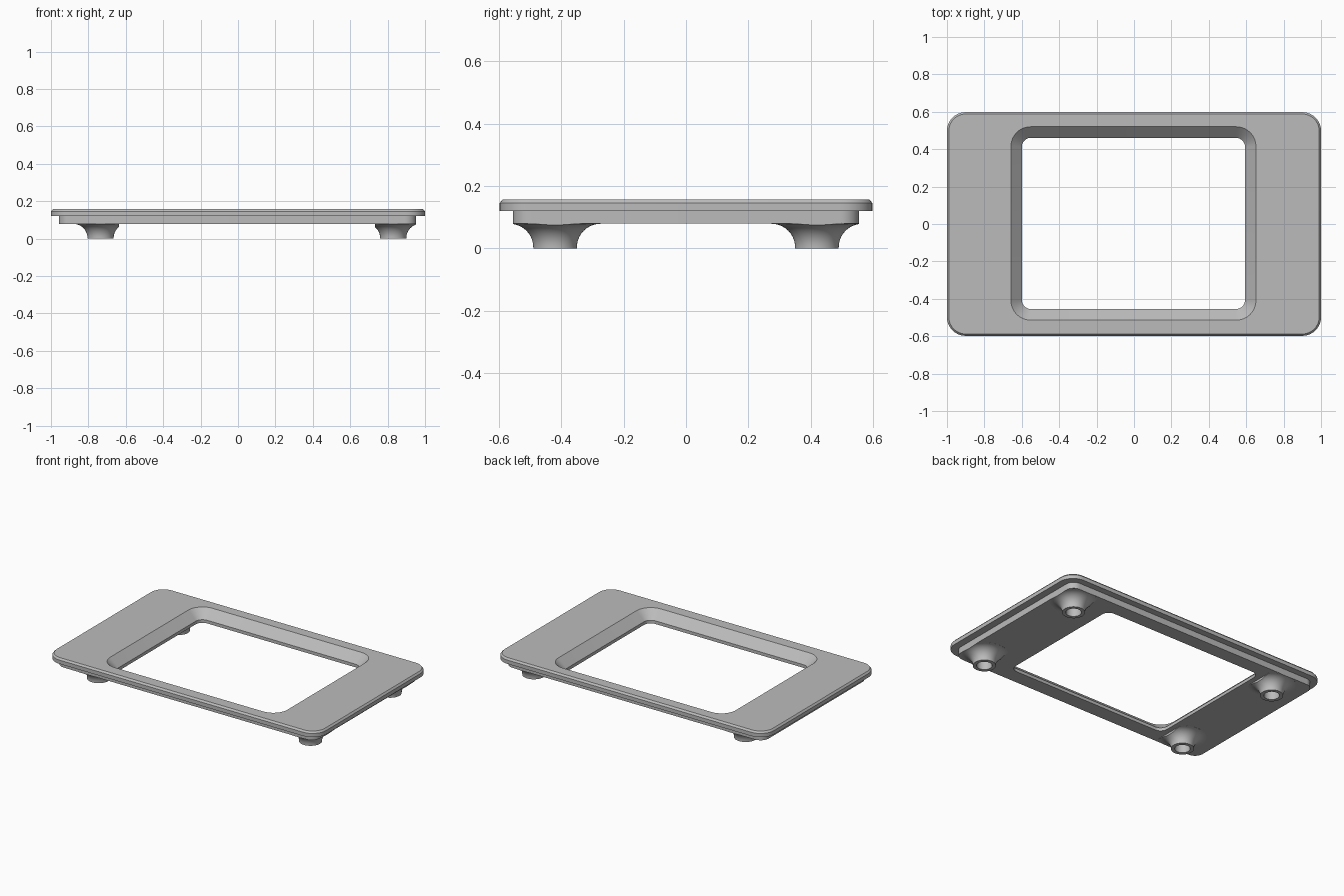
import bpy, bmesh, math
from mathutils import Vector

if "Cube" in bpy.data.objects:
    bpy.data.objects.remove(bpy.data.objects["Cube"], do_unlink=True)

grey = bpy.data.materials.new("mid grey")
grey.use_nodes = True
grey.diffuse_color = (0.5, 0.5, 0.5, 1)
grey.node_tree.nodes["Principled BSDF"].inputs["Base Color"].default_value = (0.5, 0.5, 0.5, 1)

BOTTOM = 0.079          # underside of the frame
LOW_X, LOW_Y = 0.955, 0.555


def finish(bm, name):
    bmesh.ops.recalc_face_normals(bm, faces=bm.faces)
    mesh = bpy.data.meshes.new(name)
    bm.to_mesh(mesh)
    bm.free()
    mesh.materials.append(grey)
    obj = bpy.data.objects.new(name, mesh)
    bpy.context.collection.objects.link(obj)
    bpy.ops.object.select_all(action='DESELECT')
    obj.select_set(True)
    bpy.context.view_layer.objects.active = obj
    bpy.ops.object.shade_smooth_by_angle(angle=math.radians(30))
    return obj


def rounded_loop(bm, half_x, half_y, radius, z, cx=0, cy=0, steps=10):
    """Ring of vertices around a rounded rectangle."""
    verts = []
    for quarter, (sx, sy) in enumerate([(1, 1), (-1, 1), (-1, -1), (1, -1)]):
        for i in range(steps + 1):
            a = (quarter + i / steps) * math.pi / 2
            verts.append(bm.verts.new((cx + sx * (half_x - radius) + radius * math.cos(a),
                                       cy + sy * (half_y - radius) + radius * math.sin(a), z)))
    return verts


def bridge(bm, loops):
    """Skin the loops in order and close the last back to the first."""
    for a, b in zip(loops, loops[1:] + loops[:1]):
        for i in range(len(a)):
            j = (i + 1) % len(a)
            bm.faces.new((a[i], a[j], b[j], b[i]))


# Frame: stepped rim, chamfered top edge and sloped opening
bm = bmesh.new()
bridge(bm, [
    rounded_loop(bm, LOW_X, LOW_Y, 0.06, BOTTOM, -0.003),
    rounded_loop(bm, LOW_X, LOW_Y, 0.06, 0.12, -0.003),
    rounded_loop(bm, 1.0, 0.598, 0.1, 0.12),
    rounded_loop(bm, 1.0, 0.598, 0.1, 0.145),
    rounded_loop(bm, 0.99, 0.588, 0.09, 0.157),
    rounded_loop(bm, 0.655, 0.517, 0.105, 0.157, -0.003, 0.003),
    rounded_loop(bm, 0.597, 0.458, 0.05, 0.1, -0.003, 0.003),
    rounded_loop(bm, 0.597, 0.458, 0.05, BOTTOM, -0.003, 0.003),
])
finish(bm, "frame")


def clip(bm, point, normal):
    """Cut away everything past a plane and cap the cut."""
    geom = bm.verts[:] + bm.edges[:] + bm.faces[:]
    cut = bmesh.ops.bisect_plane(bm, geom=geom, plane_co=Vector(point),
                                 plane_no=Vector(normal), clear_outer=True)
    edges = [e for e in cut["geom_cut"] if isinstance(e, bmesh.types.BMEdge)]
    if edges:
        bmesh.ops.holes_fill(bm, edges=edges, sides=0)


# Feet: hollow posts flaring into the underside, trimmed at the frame edges
FLARE = 0.075
profile = [(0.047, 0.085), (0.047, 0), (0.07, 0)]
for i in range(11):
    a = i / 10 * math.pi / 2
    profile.append((0.145 - FLARE * math.cos(a), 0.0035 + FLARE * math.sin(a)))
profile.append((0.145, 0.085))


def foot(name, cx, cy, segments=48):
    bm = bmesh.new()
    loops = [[bm.verts.new((cx + r * math.cos(k * math.tau / segments),
                            cy + r * math.sin(k * math.tau / segments), z))
              for k in range(segments)] for r, z in profile]
    bridge(bm, loops)
    side = 1 if cy > 0 else -1
    clip(bm, (cx + (0.1 if cx < 0 else -0.097), 0, 0), (1 if cx < 0 else -1, 0, 0))
    clip(bm, (0, side * LOW_Y, 0), (0, side, 0))
    clip(bm, (LOW_X - 0.003, 0, 0), (1, 0, 0))
    finish(bm, name)


for depth, cy in (("front", -0.42), ("back", 0.42)):
    foot(depth + "_right_foot", -0.735, cy)
    foot(depth + "_left_foot", 0.83, cy)
